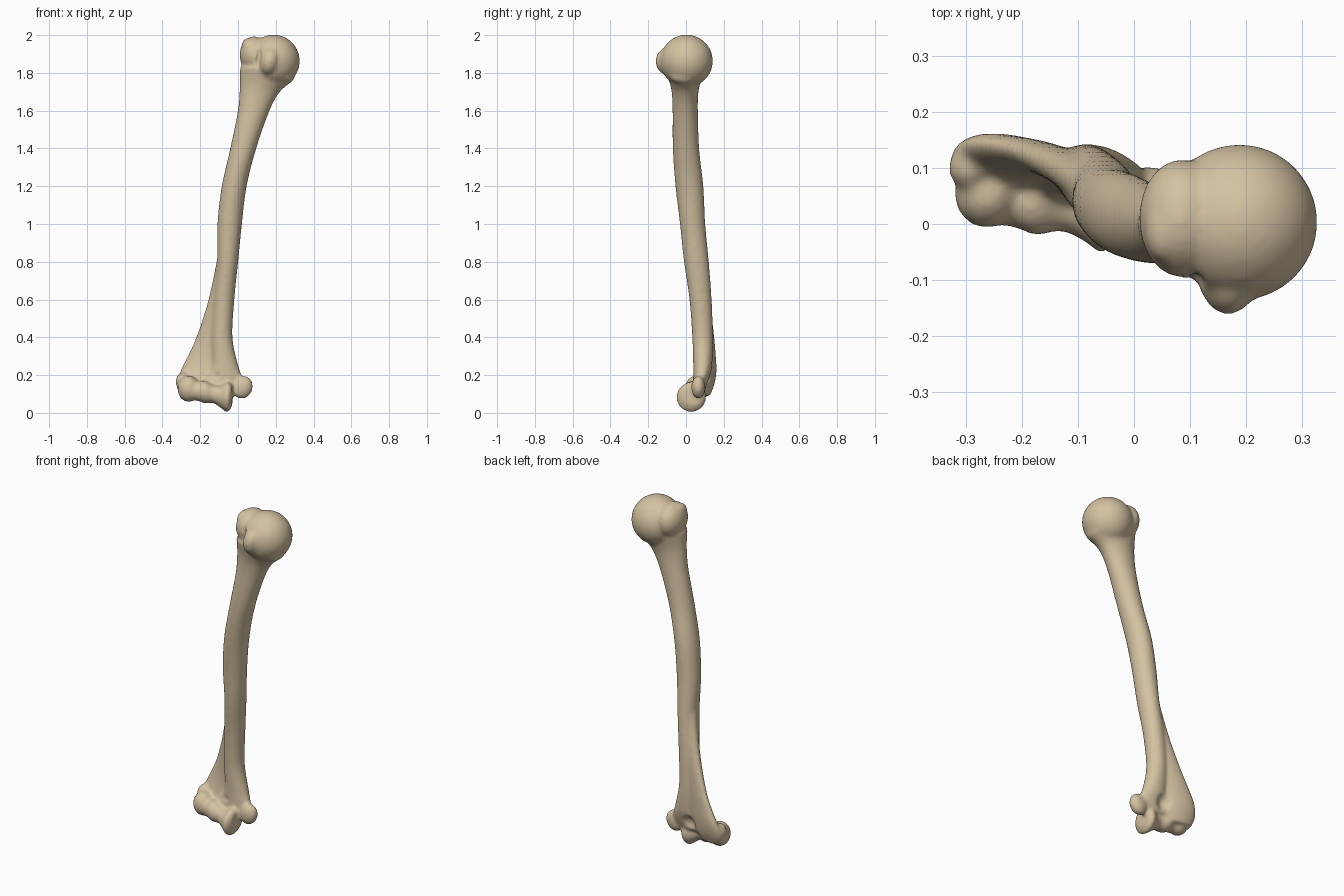
import bpy, bmesh, math
from mathutils import Matrix, Vector

if "Cube" in bpy.data.objects:
    bpy.data.objects.remove(bpy.data.objects["Cube"])


def spline(rows, steps=6):
    """Smooth rows of numbers with a Catmull-Rom curve."""
    out = []
    for i in range(len(rows) - 1):
        a, b = rows[max(i - 1, 0)], rows[i]
        c, d = rows[i + 1], rows[min(i + 2, len(rows) - 1)]
        for s in range(steps):
            t = s / steps
            out.append([q + t * (r - p) / 2 + t * t * (p - 2.5 * q + 2 * r - w / 2)
                        + t ** 3 * (1.5 * (q - r) + (w - p) / 2)
                        for p, q, r, w in zip(a, b, c, d)])
    return out + [rows[-1]]


def bridge(bm, rings):
    n = len(rings[0])
    for lo, hi in zip(rings, rings[1:]):
        for i in range(n):
            j = (i + 1) % n
            bm.faces.new((lo[i], lo[j], hi[j], hi[i]))
    bm.faces.new(rings[0][::-1])
    bm.faces.new(rings[-1])


def loft(bm, rows, n=40):
    """Rows of z, centre x, centre y, half width, half depth, turn."""
    rings = []
    for z, cx, cy, rx, ry, turn in spline(rows):
        m = Matrix.Rotation(math.radians(turn), 3, 'Z')
        rings.append([bm.verts.new(Vector((cx, cy, z)) + m @ Vector(
            (rx * math.cos(k * math.tau / n), ry * math.sin(k * math.tau / n), 0)))
            for k in range(n)])
    bridge(bm, rings)


def spool(bm, rows, n=40):
    """Rows of x, centre y, centre z, radius."""
    rings = [[bm.verts.new((x, cy + r * math.cos(k * math.tau / n),
                            cz + r * math.sin(k * math.tau / n))) for k in range(n)]
             for x, cy, cz, r in spline(rows)]
    bridge(bm, rings)


def blob(bm, centre, radii, tilt=0):
    m = (Matrix.Translation(centre) @ Matrix.Rotation(math.radians(tilt), 4, 'Y')
         @ Matrix.Diagonal((*radii, 1)))
    bmesh.ops.create_uvsphere(bm, u_segments=40, v_segments=24, radius=1, matrix=m)


def finish(bm, name):
    bmesh.ops.recalc_face_normals(bm, faces=bm.faces)
    mesh = bpy.data.meshes.new(name)
    bm.to_mesh(mesh)
    bm.free()
    obj = bpy.data.objects.new(name, mesh)
    bpy.context.collection.objects.link(obj)
    return obj


bm = bmesh.new()
# Shaft
loft(bm, [
    (0.12, -.10, .07, .11, .03, 0),
    (0.18, -.075, .08, .10, .042, 0),
    (0.25, -.07, .088, .072, .05, 0),
    (0.40, -.085, .088, .056, .055, 0),
    (0.60, -.075, .077, .056, .059, 0),
    (0.80, -.055, .055, .056, .066, 0),
    (1.00, -.044, .035, .065, .067, 0),
    (1.20, -.02, .018, .066, .074, 0),
    (1.40, .028, 0, .069, .07, 0),
    (1.60, .083, -.004, .084, .067, 0),
    (1.70, .115, -.005, .107, .071, 0),
    (1.76, .148, -.005, .138, .085, 0),
    (1.83, .155, -.005, .145, .105, 0)])
# Ridge running out to the outer side of the elbow
loft(bm, [
    (0.09, -.235, .085, .075, .04, -10),
    (0.15, -.225, .105, .102, .042, -10),
    (0.22, -.205, .118, .104, .036, -14),
    (0.30, -.175, .118, .096, .031, -16),
    (0.40, -.142, .11, .084, .031, -18),
    (0.60, -.105, .09, .054, .034, -20),
    (0.85, -.07, .06, .034, .035, -20)])
# Head, neck edge and tubercles
blob(bm, (.188, .003, 1.863), (.139, .139, .139))
blob(bm, (.245, -.01, 1.79), (.055, .08, .05), 20)
blob(bm, (.085, .01, 1.895), (.076, .105, .098))
blob(bm, (.055, -.01, 1.94), (.036, .06, .045))
blob(bm, (.168, -.095, 1.862), (.05, .066, .075), 12)
# Elbow end: rounded outer knob, pulley and side bumps
blob(bm, (-.262, .055, .128), (.058, .062, .07))
blob(bm, (-.292, .1, .165), (.038, .04, .05))
blob(bm, (.025, .065, .135), (.053, .037, .062), 20)
spool(bm, [
    (-.25, .05, .115, .05),
    (-.21, .045, .115, .052),
    (-.175, .04, .11, .06),
    (-.13, .035, .1, .048),
    (-.09, .03, .085, .06),
    (-.055, .028, .084, .08),
    (-.03, .035, .095, .055)])
bone = finish(bm, "arm_bone")

# Hollows at the elbow and the groove between the tubercles
bm = bmesh.new()
blob(bm, (-.125, .02, .2), (.042, .035, .032))
blob(bm, (-.215, .0, .225), (.04, .055, .035))
blob(bm, (-.105, .15, .165), (.05, .055, .06))
blob(bm, (.108, -.12, 1.88), (.014, .04, .1), 8)
cutter = finish(bm, "hollow_cutter")
cutter.hide_render = True

# Fuse the parts, cut the hollows, then soften the joins
bpy.context.view_layer.objects.active = bone
bone.select_set(True)


def fuse(name):
    mod = bone.modifiers.new(name, 'REMESH')
    mod.mode = 'VOXEL'
    mod.voxel_size = 0.008


fuse("fuse")
cut = bone.modifiers.new("cut", 'BOOLEAN')
cut.operation = 'DIFFERENCE'
cut.object = cutter
fuse("refuse")
soft = bone.modifiers.new("soften", 'SMOOTH')
soft.factor = 0.5
soft.iterations = 8
for mod in list(bone.modifiers):
    bpy.ops.object.modifier_apply(modifier=mod.name)
bpy.data.objects.remove(cutter)

# Colour and shading
mat = bpy.data.materials.new("bone_tan")
mat.use_nodes = True
colour = (.66, .54, .36, 1)
mat.diffuse_color = colour
mat.node_tree.nodes["Principled BSDF"].inputs["Base Color"].default_value = colour
bone.data.materials.clear()
bone.data.materials.append(mat)
for poly in bone.data.polygons:
    poly.material_index = 0
    poly.use_smooth = True
